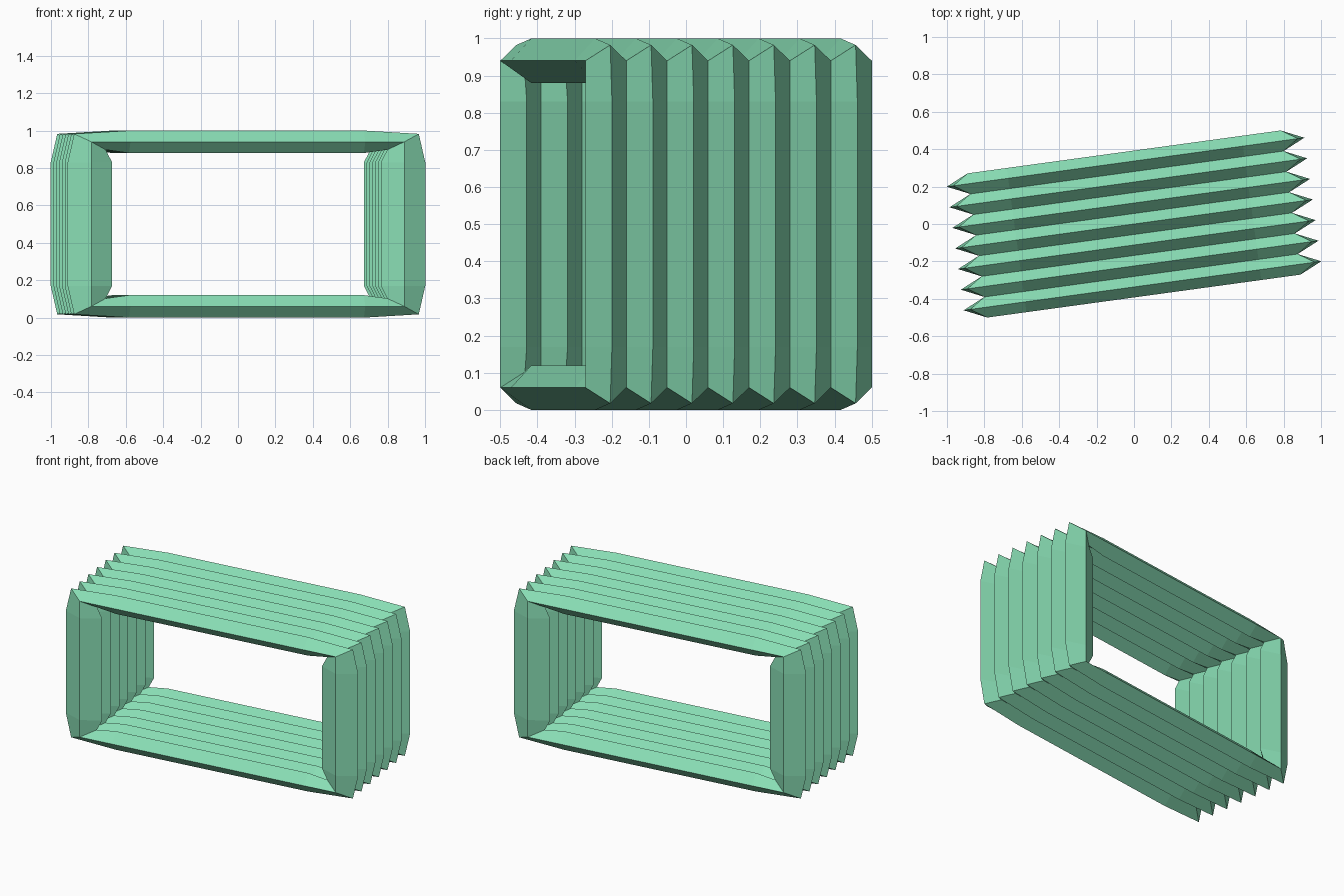
import bpy, bmesh, math
from mathutils import Matrix

if "Cube" in bpy.data.objects:
    bpy.data.objects.remove(bpy.data.objects["Cube"])

FOLDS = 7                    # number of diamond-section pleats
HALF_X, HALF_Z = 0.845, 0.44 # half size of the seam rectangle
BULGE_X, BULGE_Z = 0.12, 0.06
DEPTH = 0.389                # half depth along the fold direction
TURN = math.radians(7.8)

mat = bpy.data.materials.new("mint green")
mat.diffuse_color = (0.25, 0.73, 0.46, 1.0)
mat.use_nodes = True
mat.node_tree.nodes["Principled BSDF"].inputs["Base Color"].default_value = mat.diffuse_color


def loop_points(bulge):
    """Rectangle loop pushed out (+1), in (-1) or left straight (0), mitred at the corners."""
    pts = []
    k = math.sqrt(0.5)
    # three points per corner: end of one side, corner, start of next side
    for sx, sz in ((1, 1), (-1, 1), (-1, -1), (1, -1)):
        side = (sx * (HALF_X + bulge * BULGE_X), sz * HALF_Z * 0.75)
        corner = (sx * (HALF_X + bulge * BULGE_X * k), sz * (HALF_Z + bulge * BULGE_Z * k))
        level = (sx * HALF_X * 0.75, sz * (HALF_Z + bulge * BULGE_Z))
        trio = [side, corner, level]
        pts += trio if sx * sz > 0 else trio[::-1]
    return pts


bm = bmesh.new()


def ring(y, bulge):
    return [bm.verts.new((x, y, z + 0.5)) for x, z in loop_points(bulge)]


def bridge(a, b):
    n = len(a)
    for i in range(n):
        j = (i + 1) % n
        bm.faces.new((a[i], a[j], b[j], b[i]))


# each pleat: front seam -> outer ridge -> back seam, and the same along the inside
step = 2 * DEPTH / FOLDS
seam = ring(-DEPTH, 0)
for f in range(FOLDS):
    y = -DEPTH + f * step
    outer, inner = ring(y + step / 2, 1), ring(y + step / 2, -1)
    next_seam = ring(y + step, 0)
    bridge(seam, outer)
    bridge(outer, next_seam)
    bridge(inner, seam)
    bridge(next_seam, inner)
    seam = next_seam

# the loops run anticlockwise seen from the front, so flip to face outward
bm.normal_update()
top = max(bm.faces, key=lambda f: f.calc_center_median().z)
if top.normal.z < 0:
    bmesh.ops.reverse_faces(bm, faces=bm.faces[:])
bm.transform(Matrix.Rotation(TURN, 4, 'Z'))

mesh = bpy.data.meshes.new("bellows")
bm.to_mesh(mesh)
bm.free()
mesh.materials.append(mat)
bellows = bpy.data.objects.new("bellows", mesh)
bpy.context.collection.objects.link(bellows)
